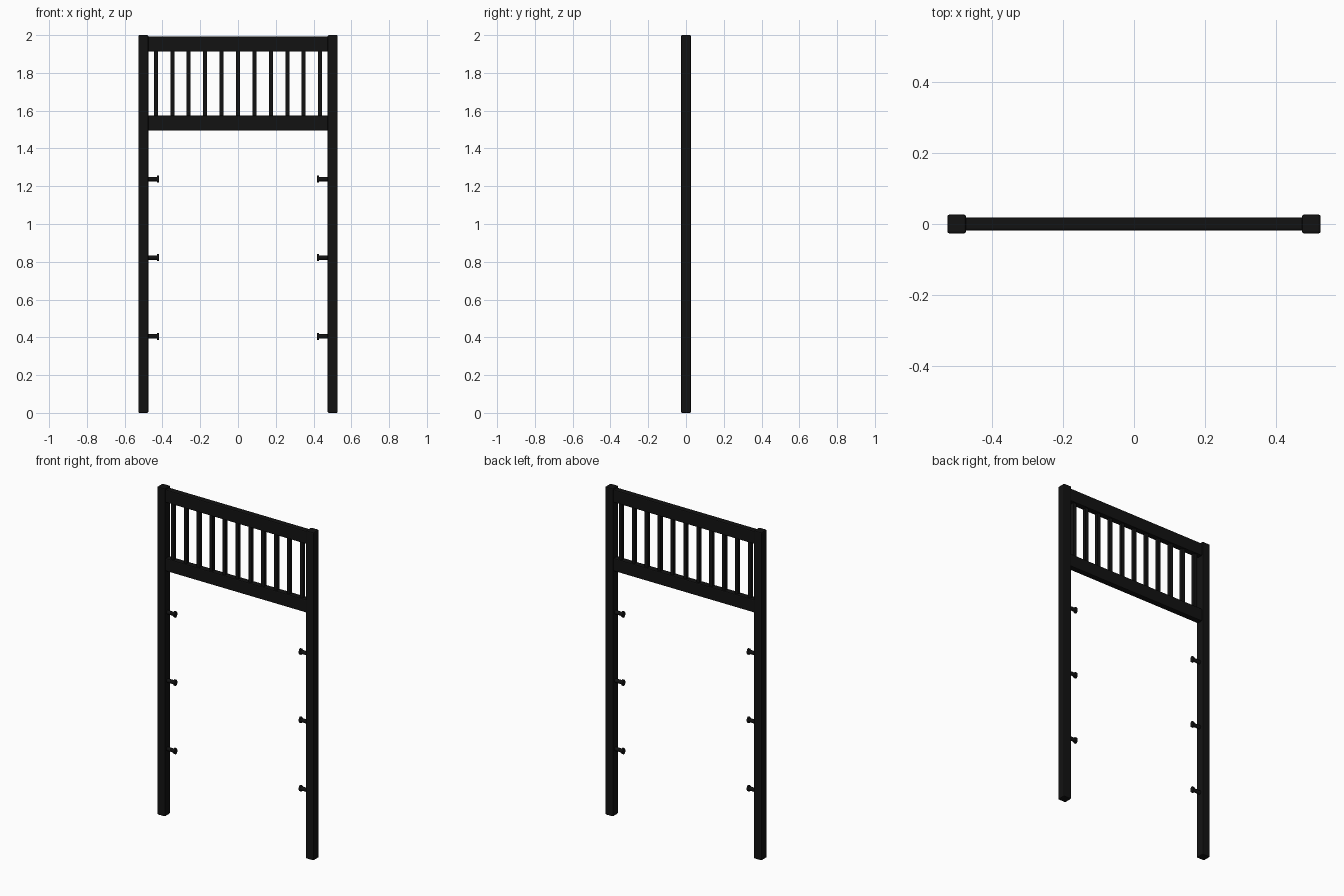
import bpy, math

if "Cube" in bpy.data.objects:
    bpy.data.objects.remove(bpy.data.objects["Cube"])

black = bpy.data.materials.new("black_metal")
black.diffuse_color = (0.006, 0.006, 0.006, 1)
black.use_nodes = True
black.node_tree.nodes["Principled BSDF"].inputs["Base Color"].default_value = black.diffuse_color


def finish(ob, name, bevel):
    ob.name = name
    ob.data.materials.append(black)
    if bevel:
        m = ob.modifiers.new("bevel", 'BEVEL')
        m.width = bevel
        m.segments = 2
    return ob


def box(name, loc, size, bevel=0.0):
    bpy.ops.mesh.primitive_cube_add(size=1, location=loc)
    ob = bpy.context.object
    ob.scale = size
    bpy.ops.object.transform_apply(location=False, rotation=False, scale=True)
    return finish(ob, name, bevel)


def rod(name, x0, x1, z, ry, rz):
    # short rod lying along x
    bpy.ops.mesh.primitive_cylinder_add(
        vertices=16, radius=1, depth=abs(x1 - x0),
        location=((x0 + x1) / 2, 0, z), rotation=(0, math.pi / 2, 0))
    ob = bpy.context.object
    ob.scale = (rz, ry, 1)
    bpy.ops.object.transform_apply(location=False, rotation=True, scale=True)
    finish(ob, name, 0)
    bpy.ops.object.shade_smooth_by_angle()


# Posts and the pegs on their inner faces
for side, s in (("left", -1), ("right", 1)):
    box(f"{side}_post", (s * 0.501, 0, 1), (0.053, 0.053, 2), 0.006)
    for i, z in enumerate((0.405, 0.822, 1.238)):
        rod(f"{side}_peg_shaft_{i}", s * 0.48, s * 0.422, z, 0.01, 0.012)
        rod(f"{side}_peg_head_{i}", s * 0.429, s * 0.418, z, 0.013, 0.019)

# Horizontal rails
for name, z in (("top_rail", 1.952), ("bottom_rail", 1.534)):
    box(name, (0, 0, z), (0.96, 0.038, 0.079), 0.006)

# Vertical bars between the rails
for i in range(-5, 6):
    box(f"bar_{i + 5}", (i * 0.087, 0, 1.743), (0.021, 0.021, 0.36))
